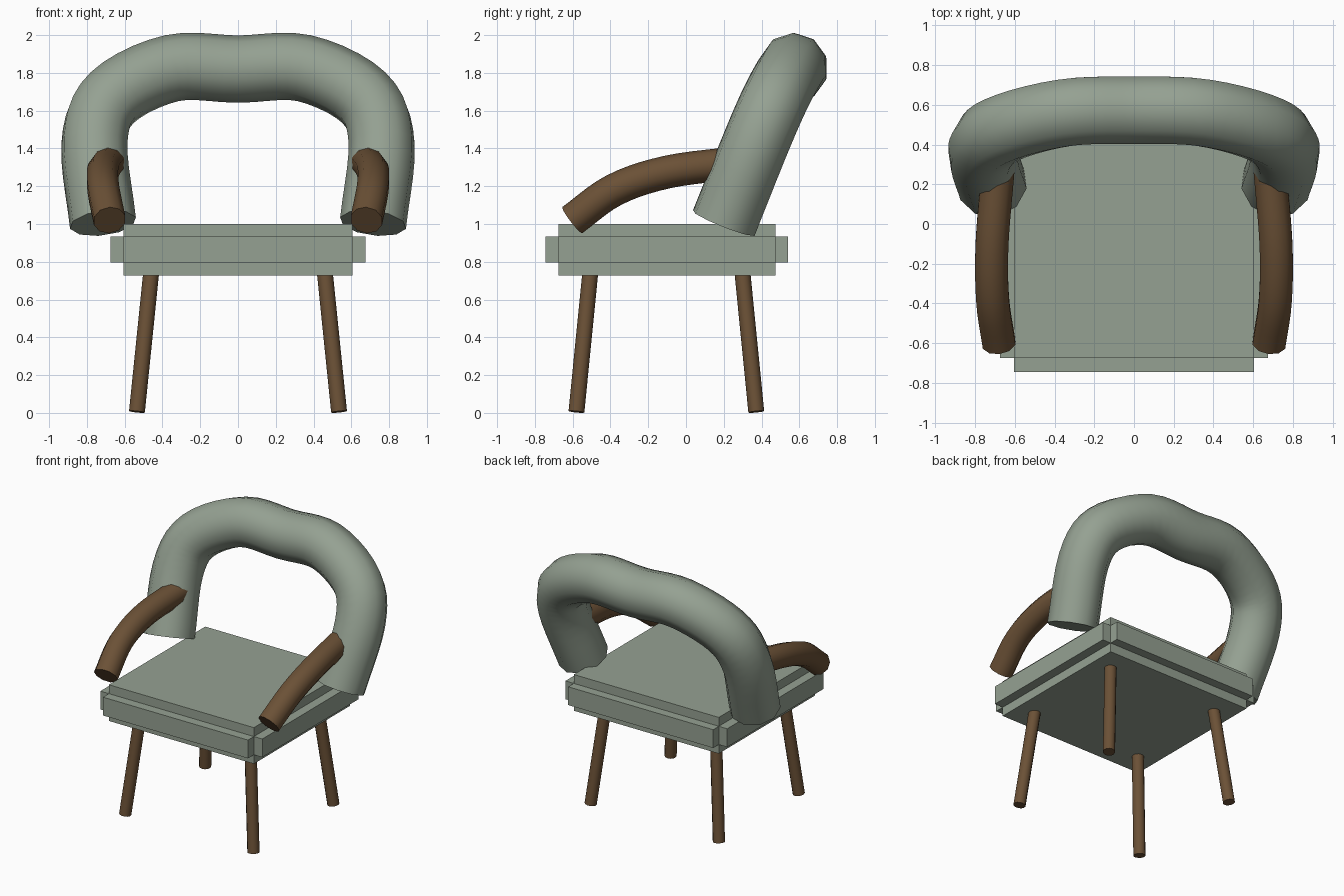
import bpy, bmesh, math
from mathutils import Vector, Quaternion

if "Cube" in bpy.data.objects:
    bpy.data.objects.remove(bpy.data.objects["Cube"])


def material(name, rgb):
    m = bpy.data.materials.new(name)
    m.diffuse_color = (*rgb, 1)
    m.use_nodes = True
    m.node_tree.nodes["Principled BSDF"].inputs["Base Color"].default_value = m.diffuse_color
    return m


GREEN = material("sage fabric", (0.30, 0.356, 0.288))
BROWN = material("brown wood", (0.147, 0.082, 0.037))


def finish(name, bm, mat, smooth=True):
    bmesh.ops.recalc_face_normals(bm, faces=bm.faces)
    mesh = bpy.data.meshes.new(name)
    bm.to_mesh(mesh)
    bm.free()
    mesh.materials.append(mat)
    if smooth:
        mesh.shade_smooth()
        mesh.set_sharp_from_angle(angle=math.radians(50))
    obj = bpy.data.objects.new(name, mesh)
    bpy.context.collection.objects.link(obj)
    return obj


def spline(points, steps):
    """Catmull-Rom curve through the points."""
    p = [Vector(q) for q in points]
    p = [2 * p[0] - p[1]] + p + [2 * p[-1] - p[-2]]
    out = []
    for a, b, c, d in zip(p, p[1:], p[2:], p[3:]):
        for i in range(steps):
            t = i / steps
            out.append(0.5 * (2 * b + (c - a) * t + (2 * a - 5 * b + 4 * c - d) * t * t
                              + (3 * b - a - 3 * c + d) * t ** 3))
    return out + [p[-2]]


def tube(name, path, radius, sides, mat, up=Vector((0, 0, 1))):
    """Sweep a capped polygon along a path, framed from the middle outwards."""
    n = len(path)
    tan = [(path[min(i + 1, n - 1)] - path[max(i - 1, 0)]).normalized() for i in range(n)]
    mid = n // 2
    axis = [None] * n
    axis[mid] = (up - tan[mid] * up.dot(tan[mid])).normalized()
    for order, prev in ((range(mid + 1, n), -1), (range(mid - 1, -1, -1), 1)):
        for i in order:
            axis[i] = tan[i + prev].rotation_difference(tan[i]) @ axis[i + prev]
    bm = bmesh.new()
    rings = []
    for c, t, a in zip(path, tan, axis):
        rings.append([bm.verts.new(c + radius * (Quaternion(t, 2 * math.pi * k / sides) @ a))
                      for k in range(sides)])
    for r, s in zip(rings, rings[1:]):
        for k in range(sides):
            j = (k + 1) % sides
            bm.faces.new((r[k], r[j], s[j], s[k]))
    bm.faces.new(rings[0])
    bm.faces.new(rings[-1])
    return finish(name, bm, mat)


# Seat cushion: three crossing slabs that leave stepped edges
bm = bmesh.new()
for x, y0, y1, z0, z1 in ((0.675, -0.675, 0.473, 0.795, 0.933),
                          (0.605, -0.745, 0.54, 0.795, 0.933),
                          (0.605, -0.675, 0.473, 0.727, 1.0)):
    for v in bmesh.ops.create_cube(bm, size=1)["verts"]:
        v.co = (v.co.x * 2 * x, y1 if v.co.y > 0 else y0, z1 if v.co.z > 0 else z0)
finish("seat", bm, GREEN, smooth=False)

# Padded backrest hoop
half = [(0.715, 0.20, 1.005), (0.76, 0.37, 1.43), (0.665, 0.475, 1.67), (0.35, 0.56, 1.825)]
hoop = [(-x, y, z) for x, y, z in half] + [(0, 0.573, 1.82)] + half[::-1]
tube("backrest", spline(hoop, 5), 0.178, 10, GREEN)

# Armrests and splayed legs
arm = [(0.68, -0.603, 1.02), (0.712, -0.38, 1.18), (0.715, -0.10, 1.275), (0.685, 0.27, 1.325)]
for side, s in (("left", -1), ("right", 1)):
    tube(side + "_armrest", spline([(s * x, y, z) for x, y, z in arm], 5), 0.087, 10, BROWN)
    for end, y0, y1 in (("front", -0.58, -0.505), ("back", 0.372, 0.297)):
        tube(f"{end}_{side}_leg", [Vector((s * 0.535, y0, 0.006)), Vector((s * 0.458, y1, 0.76))],
             0.042, 12, BROWN, up=Vector((0, 1, 0)))
